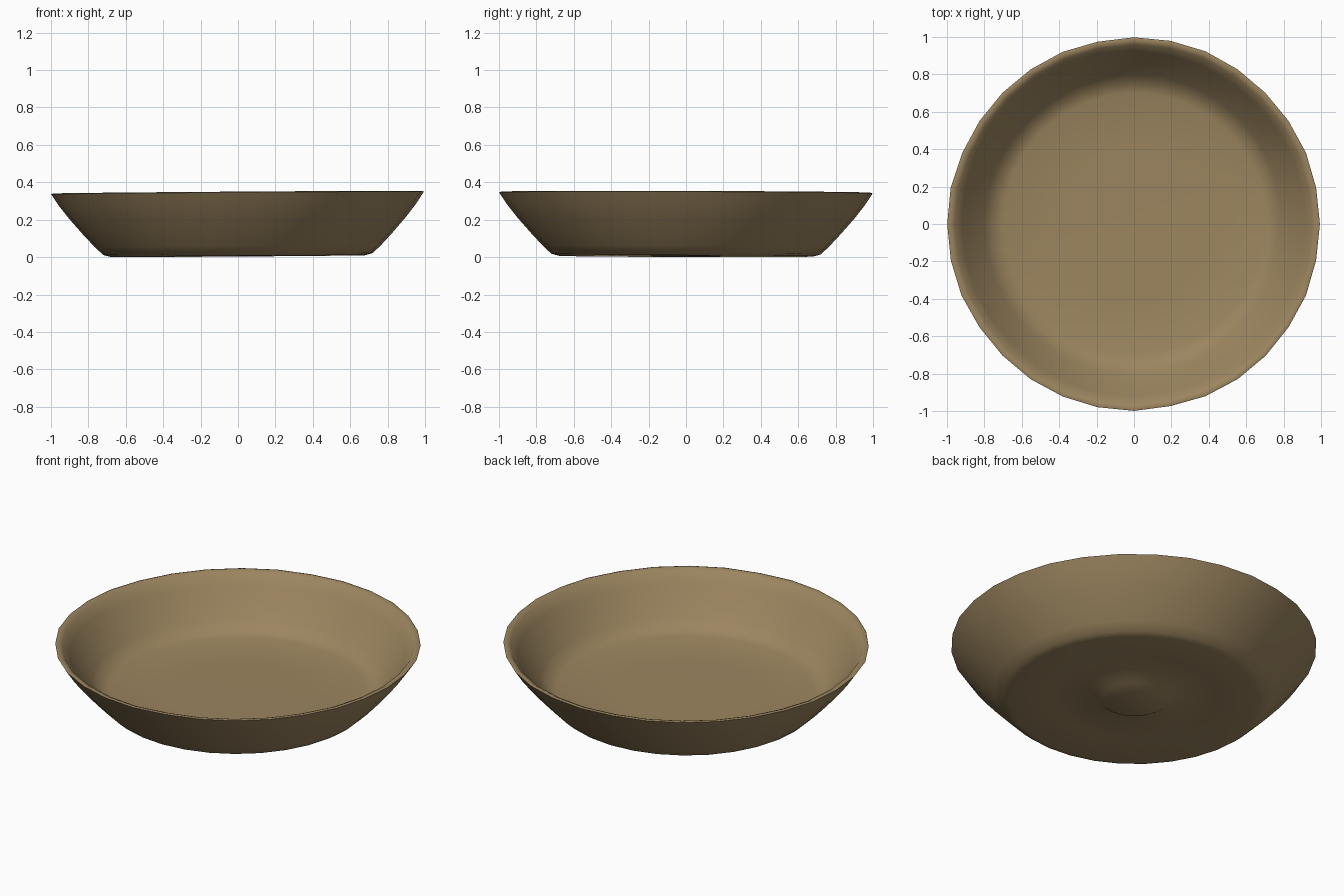
import bpy, bmesh, math, random

random.seed(4)
if "Cube" in bpy.data.objects:
    bpy.data.objects.remove(bpy.data.objects["Cube"], do_unlink=True)

# Tan clay colour
CLAY = (0.33, 0.235, 0.115, 1.0)
clay = bpy.data.materials.new("tan clay")
clay.use_nodes = True
clay.diffuse_color = CLAY
bsdf = clay.node_tree.nodes["Principled BSDF"]
bsdf.inputs["Base Color"].default_value = CLAY
bsdf.inputs["Roughness"].default_value = 0.8

SIDES = 32
# Profile (radius, height) from the middle of the underside, over the rim, to the middle of the floor
UNDERSIDE = [(0.18, 0.006), (0.21, 0.026), (0.45, 0.016)]
WALL = [(0.68, 0.007), (0.72, 0.018), (0.765, 0.06), (0.83, 0.13), (0.90, 0.21), (0.955, 0.28)]
RIM = [(0.998, 0.345), (0.985, 0.349), (0.96, 0.338)]
INSIDE = [(0.92, 0.28), (0.86, 0.20), (0.80, 0.125), (0.755, 0.08), (0.70, 0.063), (0.4, 0.06)]
FLOOR_HEIGHT = 0.06

# Hand-made wobble of the rim, shared by both sides of the wall
wobble = [random.uniform(-0.006, 0.002) for _ in range(SIDES)]


def tilt(x, y, z):
    """Lean the dish very slightly, as if thrown by hand."""
    return (x, y, z + 0.007 * x - 0.003 * y)


bm = bmesh.new()
rings = []
for radius, height in UNDERSIDE + WALL + RIM + INSIDE:
    ring = []
    for i in range(SIDES):
        a = math.tau * i / SIDES
        r = radius + wobble[i] * max(0, height / 0.35)
        ring.append(bm.verts.new(tilt(r * math.cos(a), r * math.sin(a), height)))
    rings.append(ring)

# Skin between neighbouring rings
for low, high in zip(rings, rings[1:]):
    for i in range(SIDES):
        j = (i + 1) % SIDES
        bm.faces.new((low[i], low[j], high[j], high[i]))

# Close the raised foot disc and the floor
bm.faces.new(list(reversed(rings[0])))
centre = bm.verts.new((0, 0, FLOOR_HEIGHT))
for i in range(SIDES):
    bm.faces.new((rings[-1][i], rings[-1][(i + 1) % SIDES], centre))

# Rest on the ground and centre the dish
bmesh.ops.recalc_face_normals(bm, faces=bm.faces)
lowest = min(v.co.z for v in bm.verts)
for v in bm.verts:
    v.co.z -= lowest

mesh = bpy.data.meshes.new("dish")
bm.to_mesh(mesh)
bm.free()
mesh.materials.append(clay)
dish = bpy.data.objects.new("dish", mesh)
bpy.context.collection.objects.link(dish)

bpy.context.view_layer.objects.active = dish
dish.select_set(True)
bpy.ops.object.shade_smooth_by_angle(angle=math.radians(60))
